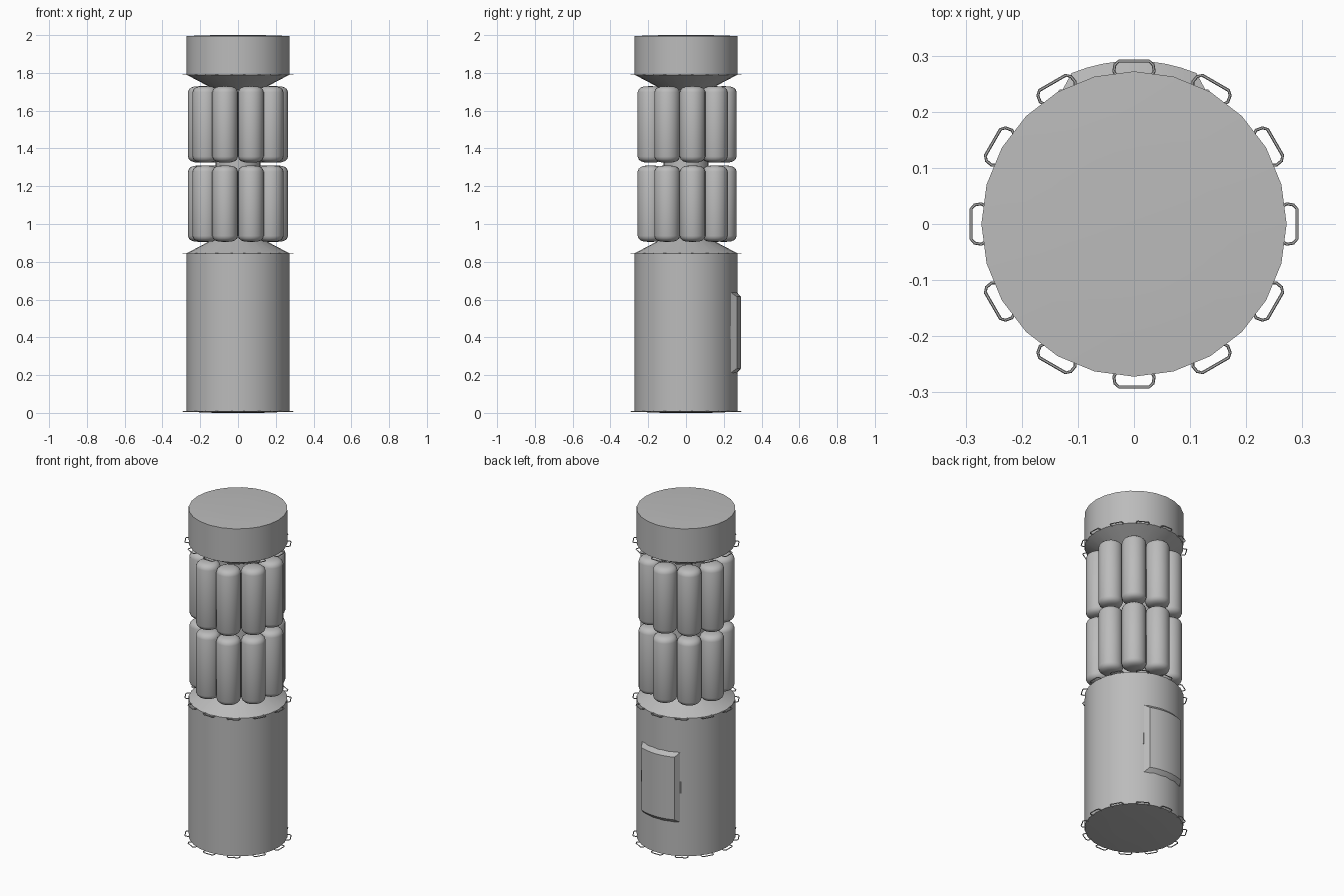
import bpy, bmesh, math
from math import cos, sin, radians, pi

if "Cube" in bpy.data.objects:
    bpy.data.objects.remove(bpy.data.objects["Cube"])

grey = bpy.data.materials.new("light_grey")
grey.diffuse_color = (0.5, 0.5, 0.5, 1)
grey.use_nodes = True
grey.node_tree.nodes["Principled BSDF"].inputs["Base Color"].default_value = grey.diffuse_color


def finish(name, bm, smooth=True):
    bmesh.ops.recalc_face_normals(bm, faces=bm.faces)
    mesh = bpy.data.meshes.new(name)
    bm.to_mesh(mesh)
    bm.free()
    mesh.materials.append(grey)
    ob = bpy.data.objects.new(name, mesh)
    bpy.context.collection.objects.link(ob)
    if smooth:
        bpy.ops.object.select_all(action='DESELECT')
        ob.select_set(True)
        bpy.context.view_layer.objects.active = ob
        bpy.ops.object.shade_smooth_by_angle(angle=radians(30))
    return ob


def lathe(bm, profile, sides, cx=0, cy=0, cz=0):
    """Revolve (radius, height) points; a zero radius closes the end."""
    rings = []
    for r, z in profile:
        if r == 0:
            rings.append([bm.verts.new((cx, cy, cz + z))] * sides)
        else:
            rings.append([bm.verts.new((cx + r * cos(2 * pi * i / sides),
                                        cy + r * sin(2 * pi * i / sides), cz + z))
                          for i in range(sides)])
    for a, b in zip(rings, rings[1:]):
        for i in range(sides):
            j = (i + 1) % sides
            bm.faces.new(list(dict.fromkeys((a[i], a[j], b[j], b[i]))))


# Hull: lower cylinder, tapered shoulders, thin core and upper drum
R = 0.272
bm = bmesh.new()
lathe(bm, [(0, 0), (0.12, 0), (0.2, 0.003), (R, 0.008), (R, 0.845),
           (0.12, 0.925), (0.12, 1.71), (R, 1.79), (R, 1.995),
           (0.2, 1.998), (0.12, 2.0), (0, 2.0)], 24)
finish("hull", bm)

# Tanks: two tiers of nine touching capsules
H, T = 0.405, 0.068
cap = [(0, 0), (0.035, 0.002), (0.052, 0.008), (0.063, 0.018), (T, 0.032)]
tank_profile = cap + [(r, H - z) for r, z in reversed(cap)]
for tier, z in (("lower", 0.905), ("upper", 1.325)):
    bm = bmesh.new()
    for k in range(9):
        a = pi / 2 + 2 * pi * k / 9
        lathe(bm, tank_profile, 20, 0.2 * cos(a), 0.2 * sin(a), z)
    finish(tier + "_tanks", bm)

# Hatch: raised curved panel with bevelled border on the back
bm = bmesh.new()
N = 8


def arc(r, half, z):
    return [bm.verts.new((r * sin(radians(half) * t), r * cos(radians(half) * t), z))
            for t in (2 * i / N - 1 for i in range(N + 1))]


rows = [arc(0.268, 29, 0.21), arc(0.291, 22.5, 0.235),
        arc(0.291, 22.5, 0.615), arc(0.268, 29, 0.64)]
for a, b in zip(rows, rows[1:]):
    for i in range(N):
        bm.faces.new((a[i], a[i + 1], b[i + 1], b[i]))
for i in (0, N):
    bm.faces.new([row[i] for row in rows])
finish("hatch", bm)

# Hinges: small bars on both sides of the hatch
bm = bmesh.new()
for s in (-1, 1):
    a = radians(90 + 29 * s)
    lathe(bm, [(0, 0), (0.005, 0), (0.005, 0.07), (0, 0.07)], 6,
          0.269 * cos(a), 0.269 * sin(a), 0.39)
finish("hatch_hinges", bm)

# Grab rails: bent wire loops, twelve around each hull rim
side = [(0.262, 0.03), (0.272, 0.036), (0.284, 0.034), (0.2905, 0.027)]
path = side + [(r, -w) for r, w in reversed(side)]
for level, z in (("bottom", 0.008), ("middle", 0.845), ("top", 1.79)):
    bm = bmesh.new()
    for k in range(12):
        a = pi * k / 6
        rings = []
        for i, (r, w) in enumerate(path):
            p, n = path[max(i - 1, 0)], path[min(i + 1, len(path) - 1)]
            dr, dw = n[0] - p[0], n[1] - p[1]
            length = math.hypot(dr, dw)
            ring = []
            for q in range(6):
                t = 2 * pi * q / 6
                off = 0.0028 * cos(t)
                rr, ww = r + dw / length * off, w - dr / length * off
                ring.append(bm.verts.new((rr * cos(a) - ww * sin(a),
                                          rr * sin(a) + ww * cos(a),
                                          z + 0.0028 * sin(t))))
            rings.append(ring)
        for u, v in zip(rings, rings[1:]):
            for q in range(6):
                bm.faces.new((u[q], u[(q + 1) % 6], v[(q + 1) % 6], v[q]))
    finish(level + "_grab_rails", bm)
